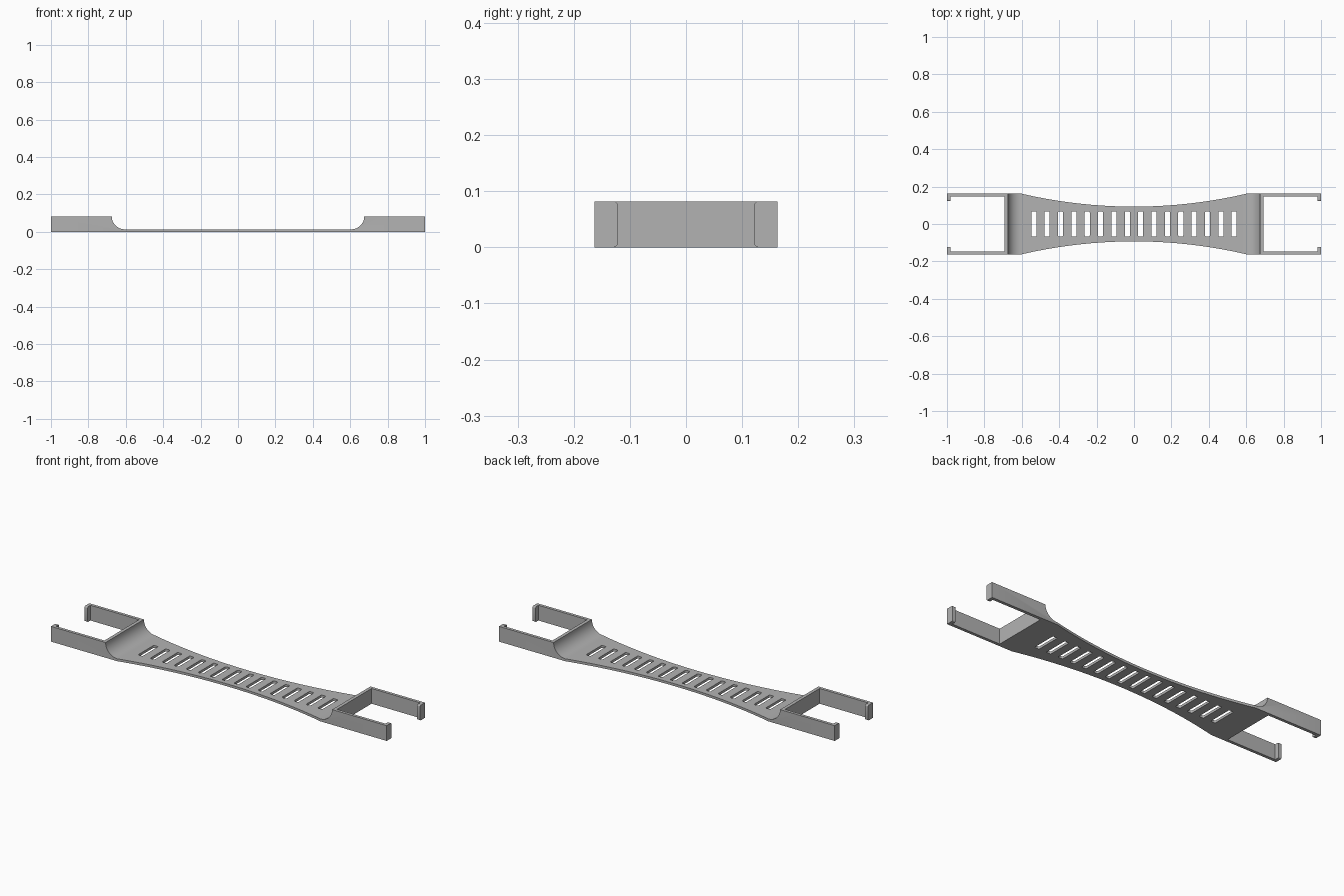
import bpy
import bmesh
from math import sin, cos, pi, sqrt, radians

if "Cube" in bpy.data.objects:
    bpy.data.objects.remove(bpy.data.objects["Cube"], do_unlink=True)

HALF_WIDTH, WAIST, HEIGHT, PLATE = 0.163, 0.093, 0.082, 0.013
NECK, WALL_OUT, WALL_IN = 0.605, 0.675, 0.693
ARM_IN, HOOK_TIP, HOOK_X = 0.147, 0.122, 0.982

grey = bpy.data.materials.new("matte grey")
grey.use_nodes = True
colour = (0.45, 0.45, 0.45, 1)
grey.diffuse_color = colour
grey.node_tree.nodes["Principled BSDF"].inputs["Base Color"].default_value = colour


def prism(name, points, place, depth):
    """Extrude a closed outline; place() turns each 2D point into 3D."""
    bm = bmesh.new()
    face = bm.faces.new([bm.verts.new(place(a, b)) for a, b in points])
    new = bmesh.ops.extrude_face_region(bm, geom=[face])["geom"]
    bmesh.ops.translate(bm, vec=depth, verts=[v for v in new if isinstance(v, bmesh.types.BMVert)])
    bmesh.ops.recalc_face_normals(bm, faces=bm.faces)
    mesh = bpy.data.meshes.new(name)
    bm.to_mesh(mesh)
    bm.free()
    mesh.materials.append(grey)
    obj = bpy.data.objects.new(name, mesh)
    bpy.context.collection.objects.link(obj)
    return obj


def combine(target, other, operation):
    mod = target.modifiers.new(operation.title(), 'BOOLEAN')
    mod.operation, mod.solver, mod.object = operation, 'EXACT', other
    bpy.context.view_layer.objects.active = target
    bpy.ops.object.modifier_apply(modifier=mod.name)
    bpy.data.objects.remove(other, do_unlink=True)


def rounded_rect(cx, cy, hx, hy, r, steps=4):
    pts = []
    for i, (sx, sy) in enumerate([(1, 1), (-1, 1), (-1, -1), (1, -1)]):
        for k in range(steps + 1):
            a = (i + k / steps) * pi / 2
            pts.append((cx + sx * (hx - r) + r * cos(a), cy + sy * (hy - r) + r * sin(a)))
    return pts


# Plan outline: waisted strap with an open fork at each end
sag = HALF_WIDTH - WAIST
radius = (NECK ** 2 + sag ** 2) / (2 * sag)
xs = [NECK * (i / 24 - 1) for i in range(49)]
waist = [(x, WAIST + radius - sqrt(radius ** 2 - x ** 2)) for x in xs]
fork = [(1, HALF_WIDTH), (1, ARM_IN), (WALL_IN, ARM_IN)]
half = waist + fork
outline = half + [(x, -y) for x, y in reversed(half)]
left_fork = [(-x, -y) for x, y in fork] + [(-x, y) for x, y in reversed(fork)]
strap = prism("strap", outline + left_fork, lambda x, y: (x, y, 0), (0, 0, HEIGHT))

# Side profile: thin plate rising through a fillet to each fork
fillet = [(NECK + (WALL_OUT - NECK) * sin(a), HEIGHT - (HEIGHT - PLATE) * cos(a))
          for a in [i * pi / 24 for i in range(13)]]
right = fillet + [(1.1, HEIGHT), (1.1, -0.1)]
profile = right + [(-x, z) for x, z in reversed(right)]
side = prism("side_profile", profile, lambda x, z: (x, -0.3, z), (0, 0.6, 0))
combine(strap, side, 'INTERSECT')

# Row of ventilation slots
for i in range(16):
    points = rounded_rect((i - 7.5) * 0.0714, 0, 0.0135, 0.067, 0.006)
    slot = prism("slot", points, lambda x, y: (x, y, -0.1), (0, 0, 0.3))
    combine(strap, slot, 'DIFFERENCE')

# Inward hooks at the fork tips, with rounded tips
r = 0.007
tip = [(HOOK_TIP + r - r * sin(a), r - r * cos(a)) for a in [i * pi / 8 for i in range(5)]]
section = [(ARM_IN + 0.005, 0)] + tip + [(y, HEIGHT - z) for y, z in reversed(tip)]
section.append((ARM_IN + 0.005, HEIGHT))
for sx in (-1, 1):
    for sy in (-1, 1):
        hook = prism("hook", section, lambda y, z: (sx * HOOK_X, sy * y, z),
                     (sx * (1 - HOOK_X), 0, 0))
        combine(strap, hook, 'UNION')

# Smooth the curves, keep the edges crisp
bpy.ops.object.select_all(action='DESELECT')
strap.select_set(True)
bpy.context.view_layer.objects.active = strap
bpy.ops.object.shade_smooth_by_angle(angle=radians(30))
